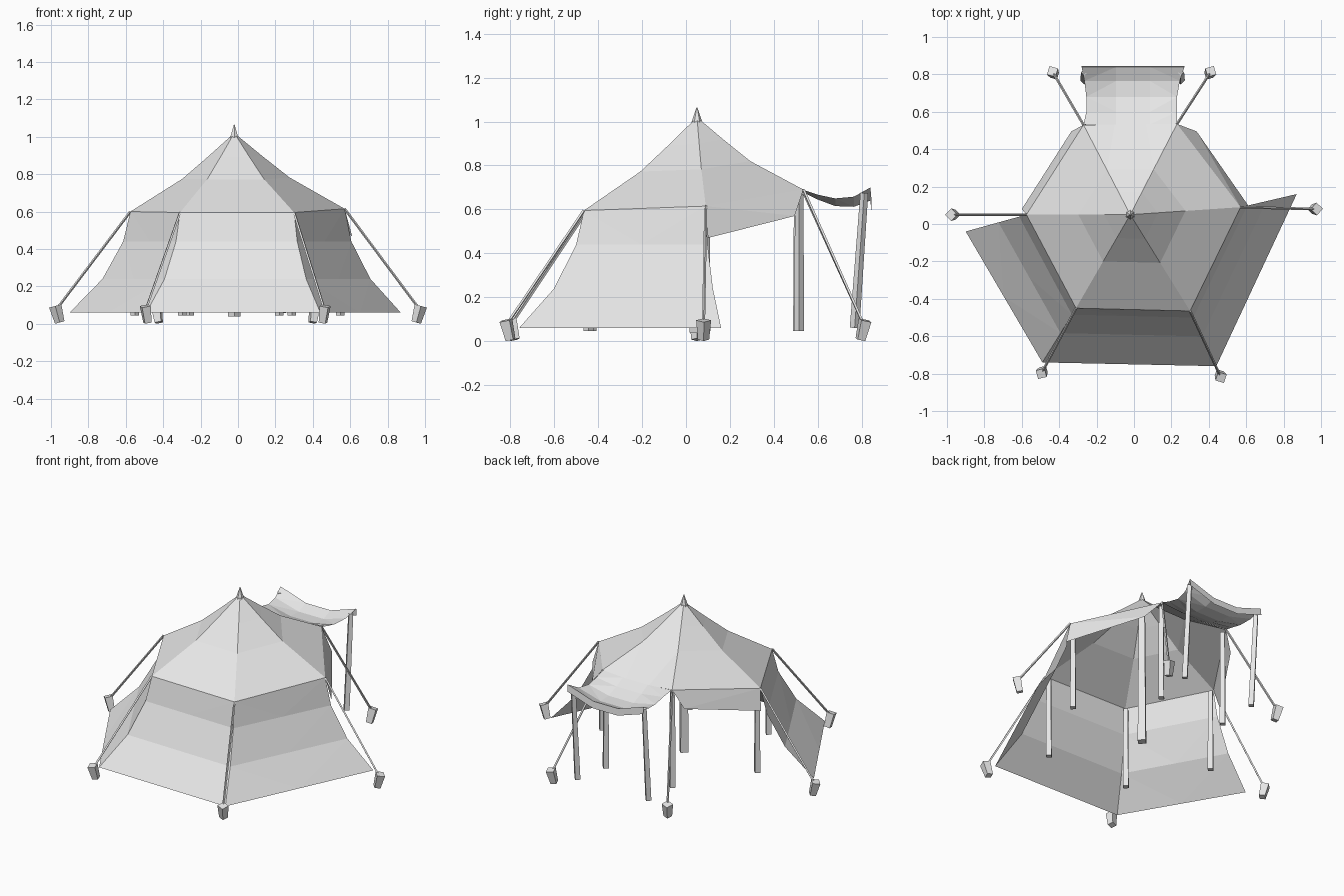
import bpy, bmesh
from mathutils import Vector as V

cube = bpy.data.objects.get("Cube")
if cube:
    bpy.data.objects.remove(cube, do_unlink=True)

canvas = bpy.data.materials.new("pale_grey_canvas")
canvas.use_nodes = True
canvas.diffuse_color = (0.8, 0.8, 0.8, 1)
canvas.node_tree.nodes["Principled BSDF"].inputs["Base Color"].default_value = (0.8, 0.8, 0.8, 1)


def finish(name, bm):
    mesh = bpy.data.meshes.new(name)
    bm.to_mesh(mesh)
    bm.free()
    mesh.materials.append(canvas)
    obj = bpy.data.objects.new(name, mesh)
    bpy.context.collection.objects.link(obj)
    return obj


def sheet(name, rows, inside=V((0, 0.1, 0.2))):
    """Cloth panel skinned over rows of points, facing away from the inside."""
    bm = bmesh.new()
    grid = [[bm.verts.new(p) for p in row] for row in rows]
    for a, b in zip(grid, grid[1:]):
        for i in range(len(a) - 1):
            bm.faces.new((a[i], b[i], b[i + 1], a[i + 1]))
    bmesh.ops.remove_doubles(bm, verts=bm.verts, dist=0.0005)
    bmesh.ops.triangulate(bm, faces=bm.faces)
    bm.normal_update()
    for f in bm.faces:
        if f.normal.dot(f.calc_center_median() - inside) < 0:
            f.normal_flip()
    return finish(name, bm)


def rod(name, start, end, r1, r2=None, sides=4):
    """Straight bar between two points."""
    start, end = V(start), V(end)
    axis = end - start
    bm = bmesh.new()
    bmesh.ops.create_cone(bm, cap_ends=True, segments=sides, radius1=r1,
                          radius2=r1 if r2 is None else r2, depth=axis.length)
    turn = axis.to_track_quat('Z', 'Y').to_matrix()
    for v in bm.verts:
        v.co = turn @ v.co + (start + end) / 2
    return finish(name, bm)


def between(a, b, n):
    return [a.lerp(b, i / n) for i in range(n + 1)]


# Main anchor points
peak = V((-0.02, 0.05, 1.02))
corner = {
    "front_right": V((-0.31, -0.45, 0.595)), "front_left": V((0.30, -0.465, 0.595)),
    "side_right": V((-0.575, 0.05, 0.6)), "side_left": V((0.57, 0.09, 0.615)),
    "back_right": V((-0.27, 0.53, 0.69)), "back_left": V((0.23, 0.535, 0.69)),
}
stake = {
    "front_right": V((-0.49, -0.79, 0)), "front_left": V((0.46, -0.81, 0)),
    "side_right": V((-0.965, 0.05, 0)), "side_left": V((0.965, 0.08, 0)),
    "back_right": V((-0.43, 0.805, 0)), "back_left": V((0.405, 0.805, 0)),
}
hem = {
    "front_right": V((-0.49, -0.74, 0.06)), "front_left": V((0.44, -0.76, 0.06)),
    "side_right": V((-0.90, -0.04, 0.06)), "side_left": V((0.87, 0.16, 0.06)),
}

# Swooping roof panels
def ridge(c):
    pts = []
    for t, dip in ((0, 0), (0.25, 0.02), (0.5, 0.035), (1, 0)):
        p = peak.lerp(c, t)
        p.z -= dip
        pts.append(p)
    return pts


loop = ["front_right", "front_left", "side_left", "back_left", "back_right", "side_right"]
for a, b in zip(loop, loop[1:] + loop[:1]):
    is_back = a == "back_left"
    rows = [between(p, q, 3 if is_back else 1) for p, q in zip(ridge(corner[a]), ridge(corner[b]))]
    if is_back:
        for p in rows[-1][1:3]:
            p.z -= 0.012
    sheet("roof_" + a + "_to_" + b, rows)

# Pointed cap on the peak
rod("peak_cap", peak - V((0, 0, 0.03)), peak + V((0, 0, 0.045)), 0.027, 0.002, 6)

# Flared walls
def flare(key):
    top, low = corner[key], hem[key]
    pts = []
    for t, z in ((0, top.z), (0.12, 0.44), (0.46, 0.24), (1, 0.06)):
        p = top.lerp(low, t)
        p.z = z
        pts.append(p)
    return pts


for a, b in (("side_right", "front_right"), ("front_right", "front_left"), ("front_left", "side_left")):
    sheet("wall_" + a + "_to_" + b, [between(p, q, 2) for p, q in zip(flare(a), flare(b))])

# Short hanging flaps on the open sides
for side, s, low in (("right", -1, V((-0.60, 0.08, 0.47))), ("left", 1, V((0.61, 0.1, 0.47)))):
    top = [corner["side_" + side], corner["back_" + side]]
    sheet("hanging_flap_" + side, [top, [low, V((s * 0.335, 0.495, 0.57))]])

# Sagging awning over the entrance, with its end valance
rows = []
for y, x0, x1, edge, mid in ((0.532, -0.27, 0.23, 0.69, 0.678), (0.6, -0.255, 0.23, 0.667, 0.645),
                             (0.68, -0.255, 0.23, 0.65, 0.615), (0.765, -0.265, 0.245, 0.658, 0.612),
                             (0.84, -0.28, 0.27, 0.70, 0.64)):
    rows.append([V((x0, y, edge)), V((-0.095, y, mid)), V((0.085, y, mid)), V((x1, y, edge))])
sheet("awning", rows)
drop = V((0, 0.004, -0.045))
sheet("awning_valance", [rows[-1], [p + drop for p in rows[-1]]])

# Upright posts under the roof corners and the centre pole
for key, c in corner.items():
    foot = c.lerp(V((0, 0.05, c.z)), 0.04)
    rod("post_" + key, (foot.x, foot.y, 0.045), (foot.x, foot.y, c.z - 0.02), 0.023, 0.019)
rod("centre_pole", (-0.02, 0.05, 0.04), (-0.02, 0.05, 1.0), 0.034, 0.024)
for side, x in (("right", -0.265), ("left", 0.25)):
    rod("awning_post_" + side, (x, 0.768, 0.06), (x, 0.812, 0.675), 0.022, 0.018)

# Guy ropes and leaning ground stakes
for key, foot in stake.items():
    out = (foot - V((0, 0.05, 0))).normalized()
    rod("guy_rope_" + key, corner[key], foot + V((0, 0, 0.085)), 0.007)
    rod("stake_" + key, foot - out * 0.012 + V((0, 0, 0.007)), foot + out * 0.012 + V((0, 0, 0.095)), 0.026, 0.034)
